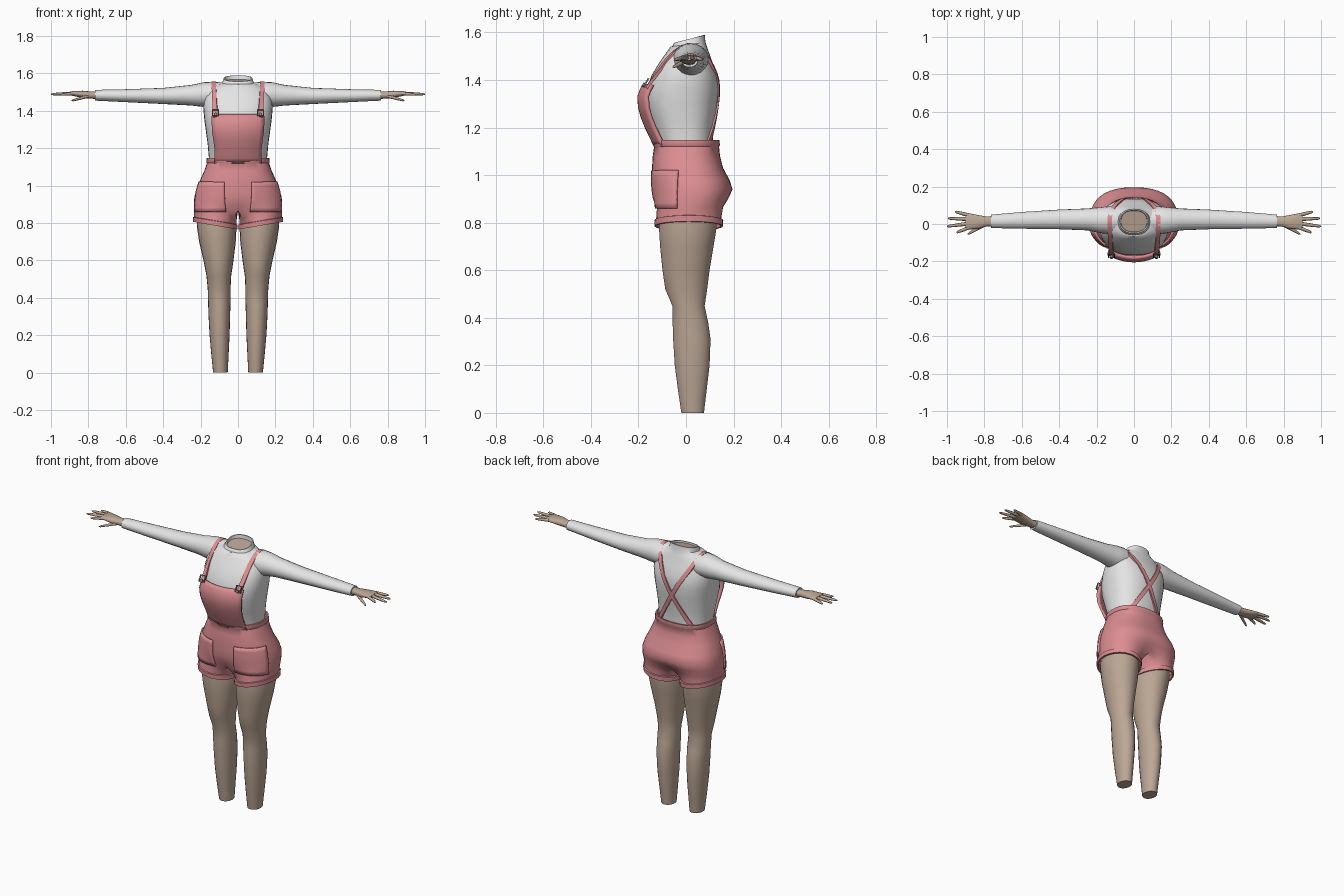
import bpy, bmesh, math
from mathutils import Vector, Matrix
from mathutils.bvhtree import BVHTree

if "Cube" in bpy.data.objects:
    bpy.data.objects.remove(bpy.data.objects["Cube"])


def material(name, rgb):
    m = bpy.data.materials.new(name)
    m.diffuse_color = (*rgb, 1)
    m.use_nodes = True
    m.node_tree.nodes["Principled BSDF"].inputs["Base Color"].default_value = m.diffuse_color
    return m


PINK = material("pink cloth", (0.72, 0.27, 0.29))
WHITE = material("white knit", (0.78, 0.78, 0.78))
SKIN = material("skin", (0.50, 0.385, 0.30))
METAL = material("grey metal", (0.22, 0.21, 0.19))


def finish(bm, name, mat, angle=40):
    bmesh.ops.recalc_face_normals(bm, faces=bm.faces)
    me = bpy.data.meshes.new(name)
    bm.to_mesh(me)
    ob = bpy.data.objects.new(name, me)
    bpy.context.collection.objects.link(ob)
    me.materials.append(mat)
    bpy.ops.object.select_all(action='DESELECT')
    ob.select_set(True)
    bpy.context.view_layer.objects.active = ob
    bpy.ops.object.shade_smooth_by_angle(angle=math.radians(angle))
    return ob


def bridge(bm, loops, closed=True):
    for a, b in zip(loops, loops[1:]):
        n = len(a)
        for i in range(n if closed else n - 1):
            j = (i + 1) % n
            bm.faces.new((a[i], a[j], b[j], b[i]))


def spow(v, e):
    return math.copysign(abs(v) ** e, v)


def loft(bm, rings, axis='z', s=1, n=20, p=2.0, caps=(True, True)):
    """Rings are (t, a0, a1, b0, b1[, slope]): bounds of rounded sections along an axis."""
    loops = []
    for t, a0, a1, b0, b1, *sl in rings:
        loop = []
        for i in range(n):
            w = 2 * math.pi * i / n
            c, d = spow(math.cos(w), 2 / p), spow(math.sin(w), 2 / p)
            a = (a0 + a1) / 2 + (a1 - a0) / 2 * c
            b = (b0 + b1) / 2 + (b1 - b0) / 2 * d
            h = t + (sl[0] * d if sl else 0)
            loop.append(bm.verts.new((s * a, b, h) if axis == 'z' else (s * h, a, b)))
        loops.append(loop)
    bridge(bm, loops)
    if caps[0]:
        bm.faces.new(loops[0])
    if caps[1]:
        bm.faces.new(loops[-1])


# shirt: torso with raised collar, and two sleeves
shirt = bmesh.new()
torso = [(1.10, .155, -.115, .115), (1.15, .156, -.12, .113), (1.22, .162, -.145, .12),
         (1.30, .173, -.168, .132), (1.36, .181, -.166, .138), (1.42, .186, -.145, .134),
         (1.47, .18, -.115, .113), (1.515, .155, -.083, .097), (1.54, .115, -.066, .088),
         (1.55, .085, -.058, .082, .008), (1.573, .077, -.049, .079, .016),
         (1.573, .071, -.043, .073, .016), (1.55, .068, -.04, .07, .01)]
loft(shirt, [(r[0], -r[1], r[1], *r[2:]) for r in torso], n=32, p=2.4, caps=(True, False))
sleeve = [(.05, -.04, .08, 1.43, 1.548), (.13, -.055, .095, 1.42, 1.555), (.18, -.048, .09, 1.42, 1.553),
          (.25, -.034, .083, 1.428, 1.538), (.40, -.028, .077, 1.436, 1.522),
          (.60, -.025, .064, 1.446, 1.515), (.74, -.022, .052, 1.453, 1.512),
          (.765, -.021, .05, 1.454, 1.511)]
for s in (1, -1):
    loft(shirt, sleeve, 'x', s)
finish(shirt, "shirt", WHITE)
shirt_tree = BVHTree.FromBMesh(shirt)

# neck stump inside the collar
neck = bmesh.new()
loft(neck, [(1.50, -.06, .06, -.035, .065), (1.558, -.073, .073, -.045, .075, .01)], n=24)
finish(neck, "neck", SKIN)

# legs
LEG = [(.86, .02, .215, -.108, .13), (.78, .008, .22, -.115, .13), (.70, .012, .208, -.11, .117),
       (.60, .024, .185, -.10, .10), (.52, .036, .169, -.088, .09), (.45, .04, .162, -.058, .079),
       (.38, .04, .16, -.057, .094), (.31, .042, .158, -.055, .104), (.20, .045, .152, -.048, .10),
       (.10, .05, .143, -.035, .088), (0, .055, .133, -.02, .076)]
for s, side in ((1, "left"), (-1, "right")):
    bm = bmesh.new()
    loft(bm, LEG, s=s, n=22)
    finish(bm, side + "_leg", SKIN)

# hands: palm, four fingers and a thumb
PALM = [(.74, -.013, .043, 1.462, 1.504), (.79, -.013, .04, 1.465, 1.503), (.83, -.026, .047, 1.468, 1.507),
        (.875, -.029, .056, 1.478, 1.506), (.90, -.027, .055, 1.483, 1.501)]
FINGERS = [((.88, -.018, 1.492), (.95, -.046, 1.486)), ((.88, .003, 1.493), (1.0, -.013, 1.488)),
           ((.88, .026, 1.493), (.995, .03, 1.489)), ((.88, .046, 1.492), (.958, .066, 1.487)),
           ((.80, -.006, 1.478), (.89, -.054, 1.454))]
for s, side in ((1, "left"), (-1, "right")):
    bm = bmesh.new()
    loft(bm, PALM, 'x', s, 16, 2.3)
    for a, b in FINGERS:
        a, b = Vector(a), Vector(b)
        rings = []
        for f, r in ((0, .011), (.5, .0095), (.9, .007), (1, .003)):
            q = a.lerp(b, f)
            rings.append((q.x, q.y - r, q.y + r, q.z - r * .85, q.z + r * .85))
        loft(bm, rings, 'x', s, 8)
    finish(bm, side + "_hand", SKIN, 60)

# shorts: half-body sections that blend from one waist into two leg openings
# (z, leg blend, half width, front y, back y, inner drop, offset)
SHORTS = [(1.12, 0, .157, -.122, .128, 0, 0), (1.147, 0, .16, -.128, .132, 0, 0),
          (1.147, 0, .167, -.135, .14, 0, 0), (1.125, 0, .17, -.138, .143, 0, 0),
          (1.12, 0, .166, -.134, .139, 0, 0), (1.08, 0, .18, -.14, .143, 0, 0),
          (1.03, 0, .202, -.143, .156, 0, 0), (.98, 0, .223, -.143, .183, 0, 0),
          (.94, 0, .233, -.142, .196, 0, 0), (.90, .15, .237, -.139, .188, 0, 0),
          (.865, .5, .237, -.136, .177, 0, 0), (.845, .85, .236, -.134, .17, .025, 0),
          (.832, 1, .235, -.13, .16, .04, 0), (.830, 1, .235, -.13, .16, .04, .007),
          (.805, 1, .235, -.13, .16, .04, .006), (.805, 1, .235, -.13, .16, .04, -.004),
          (.83, 1, .235, -.13, .16, .04, -.006)]
OUT, INN = 19, 7
shorts = bmesh.new()
for s in (1, -1):
    loops = []
    for z, k, rx, yf, yb, drop, off in SHORTS:
        loop = []
        for i in range(OUT + INN):
            if i < OUT:
                t = math.pi * i / (OUT - 1)
                x = rx * spow(max(math.sin(t), 0), 2 / 2.4)
                y = (yf + yb) / 2 + (yb - yf) / 2 * spow(math.cos(t), 2 / 2.4)
                w = math.radians(-50 + 280 * i / (OUT - 1))
            else:
                f = (i - OUT + 1) / (INN + 1)
                x, y, w = 0, yf + (yb - yf) * f, math.radians(230 + 80 * f)
            lx = .121 + (.113 + off) * math.sin(w)
            ly = .012 + (.138 + off) * math.cos(w)
            x, y = x + (lx - x) * k, y + (ly - y) * k
            if z > .85 and (i >= OUT - 1 or i == 0):
                x = 0
            elif k > .8:
                x = max(x, .002)
            loop.append(shorts.verts.new((s * x, y, z - drop * (1 - x / .235))))
        loops.append(loop)
    bridge(shorts, loops)
seam = [f for f in shorts.faces if all(abs(v.co.x) < 1e-6 for v in f.verts)]
bmesh.ops.delete(shorts, geom=seam, context='FACES')
bmesh.ops.remove_doubles(shorts, verts=[v for v in shorts.verts if abs(v.co.x) < 1e-6], dist=1e-5)
finish(shorts, "shorts", PINK, 50)
shorts_tree = BVHTree.FromBMesh(shorts)


def sheet(name, rows, thick):
    bm = bmesh.new()
    bridge(bm, [[bm.verts.new(p) for p in row] for row in rows], closed=False)
    ob = finish(bm, name, PINK)
    mod = ob.modifiers.new("cloth", 'SOLIDIFY')
    mod.thickness, mod.offset = thick, 0


# hip pockets wrapped round the front corners
for s, side in ((1, "left"), (-1, "right")):
    rows = []
    for r in range(8):
        z, row = .86 + .16 * r / 7, []
        for c in range(11):
            a = math.radians(24 + 52 * c / 10)
            d = Vector((s * math.sin(a), -math.cos(a), 0))
            hit = shorts_tree.ray_cast(Vector((0, .02, z)) + d, -d)[0]
            row.append(hit + d * .004)
        rows.append(row)
    sheet(side + "_pocket", rows, .01)

# bib
BIB = [(1.12, .125, .128), (1.15, .122, .142), (1.20, .123, .166), (1.245, .129, .184),
       (1.285, .135, .195), (1.33, .138, .198), (1.36, .138, .187), (1.38, .137, .176)]
rows = [[(w * u / 6, -y + .036 * (u / 6) ** 2, z) for u in range(-6, 7)] for z, w, y in BIB]
sheet("bib", rows, .014)

# straps: over the shoulders, crossing on the back
for s, side in ((1, "left"), (-1, "right")):
    pts = [(Vector((s * .12, -.163, 1.365)), Vector((0, -.8, .6))),
           (Vector((s * .121, -.145, 1.40)), Vector((0, -.8, .6)))]

    def cast(origin, d):
        p, nrm, _, _ = shirt_tree.ray_cast(Vector(origin), Vector(d))
        if nrm.dot(Vector(d)) > 0:
            nrm = -nrm
        pts.append((p, nrm))
    for z in (1.44, 1.465, 1.49):
        cast((s * .124, -1, z), (0, 1, 0))
    for y in (-.045, -.02, .01, .04, .065):
        cast((s * .13, y, 2), (0, 0, -1))
    for i in range(15):
        z = 1.50 - .37 * i / 14
        cast((s * (-.1 + .24 * (z - 1.14) / .41), 1, z), (0, -1, 0))
    for _ in range(2):
        pts = [pts[0]] + [tuple(a[j] * .25 + b[j] * .5 + c[j] * .25 for j in (0, 1))
                          for a, b, c in zip(pts, pts[1:], pts[2:])] + [pts[-1]]
    bm = bmesh.new()
    loops = []
    for i, (p, nrm) in enumerate(pts):
        nrm = nrm.normalized()
        tan = pts[min(i + 1, len(pts) - 1)][0] - pts[max(i - 1, 0)][0]
        across = tan.cross(nrm).normalized() * .012
        loops.append([bm.verts.new(p + across * a + nrm * h)
                      for a, h in ((-1, -.004), (1, -.004), (1, .008), (-1, .008))])
    bridge(bm, loops)
    bm.faces.new(loops[0])
    bm.faces.new(loops[-1])
    finish(bm, side + "_strap", PINK)

    # buckle: square wire loop with a round button
    bm = bmesh.new()
    frame = Matrix.Translation((s * .12, -.164, 1.388)) @ Matrix.Rotation(math.radians(-30), 4, 'X')
    for x, z, w, h in ((-.016, 0, .005, .04), (.016, 0, .005, .04), (0, .018, .036, .005), (0, -.018, .02, .005)):
        bmesh.ops.create_cube(bm, size=1, matrix=frame @ Matrix.Translation((x, -.004, z))
                              @ Matrix.Diagonal((w, .007, h, 1)))
    bmesh.ops.create_cone(bm, cap_ends=True, segments=12, radius1=.009, radius2=.009, depth=.014,
                          matrix=frame @ Matrix.Translation((0, -.006, -.014))
                          @ Matrix.Rotation(math.pi / 2, 4, 'X'))
    finish(bm, side + "_buckle", METAL)
